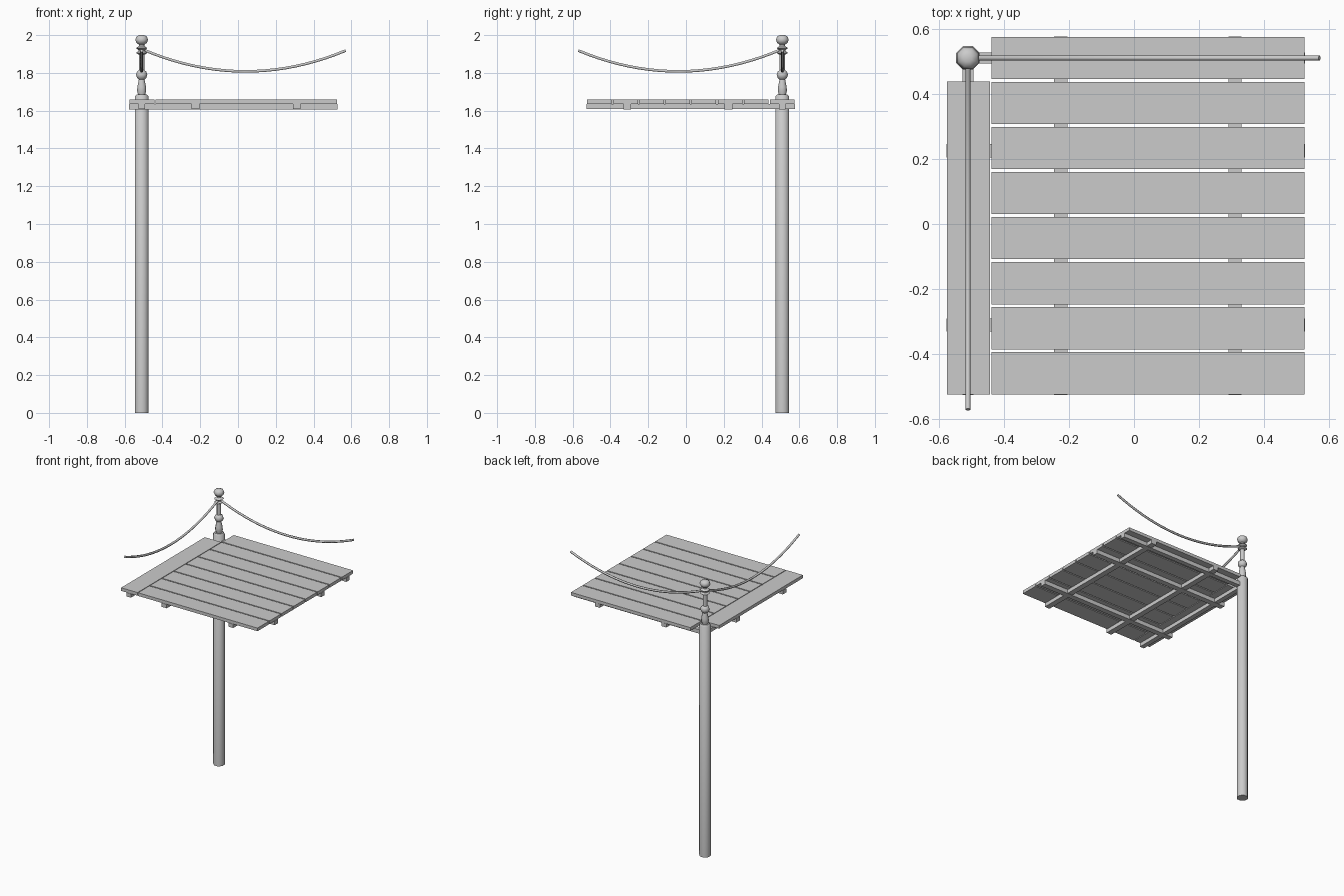
import bpy, bmesh, math
from mathutils import Vector

cube = bpy.data.objects.get("Cube")
if cube:
    bpy.data.objects.remove(cube, do_unlink=True)

grey = bpy.data.materials.new("plain_grey")
grey.use_nodes = True
grey.diffuse_color = (0.6, 0.6, 0.6, 1)
grey.node_tree.nodes["Principled BSDF"].inputs["Base Color"].default_value = (0.6, 0.6, 0.6, 1)


def finish(name, bm, smooth=None):
    bmesh.ops.recalc_face_normals(bm, faces=bm.faces)
    mesh = bpy.data.meshes.new(name)
    bm.to_mesh(mesh)
    bm.free()
    mesh.materials.append(grey)
    obj = bpy.data.objects.new(name, mesh)
    bpy.context.collection.objects.link(obj)
    if smooth:
        bpy.ops.object.select_all(action="DESELECT")
        obj.select_set(True)
        bpy.context.view_layer.objects.active = obj
        bpy.ops.object.shade_smooth_by_angle(angle=math.radians(smooth))
    return obj


def box(name, x, y, z):
    bm = bmesh.new()
    bmesh.ops.create_cube(bm, size=1)
    for v in bm.verts:
        v.co = Vector([r[0] if c < 0 else r[1] for c, r in zip(v.co, (x, y, z))])
    return finish(name, bm)


def loft(name, rings, smooth):
    # Skin a row of equal rings and cap both ends
    bm = bmesh.new()
    loops = [[bm.verts.new(p) for p in ring] for ring in rings]
    n = len(loops[0])
    for a, b in zip(loops, loops[1:]):
        for i in range(n):
            j = (i + 1) % n
            bm.faces.new((a[i], a[j], b[j], b[i]))
    bm.faces.new(loops[0])
    bm.faces.new(loops[-1])
    return finish(name, bm, smooth)


CORNER = 0.51
SIDES = 8


def turned(name, profile):
    # Octagonal turning around the corner post axis
    rings = []
    for r, z in profile:
        r /= math.cos(math.pi / SIDES)
        angles = [2 * math.pi * (i + 0.5) / SIDES for i in range(SIDES)]
        rings.append([(-CORNER + r * math.cos(a), CORNER + r * math.sin(a), z) for a in angles])
    return loft(name, rings, 50)


# Corner post with its turned top
turned("post", [(0.036, 0), (0.036, 1.675), (0.028, 1.685)])
turned("baluster", [(0.018, 1.68), (0.024, 1.705), (0.023, 1.725), (0.015, 1.765),
                    (0.024, 1.773), (0.03, 1.79), (0.024, 1.807), (0.014, 1.815),
                    (0.014, 1.9), (0.02, 1.9)])
turned("rope_collar", [(0.018, 1.898), (0.03, 1.906), (0.018, 1.915),
                       (0.018, 1.922), (0.03, 1.931), (0.016, 1.942)])
turned("finial", [(0.014, 1.938), (0.014, 1.95), (0.027, 1.958), (0.034, 1.975),
                  (0.027, 1.993), (0.012, 2.0)])

# Deck planks
PLANK_Z = (1.636, 1.659)
for i in range(8):
    top = 0.575 - i * 0.1383
    box(f"plank_{i + 1}", (-0.437, 0.523), (top - 0.13, top), PLANK_Z)
box("side_plank", (-0.574, -0.442), (-0.523, 0.438), PLANK_Z)

# Joists in both directions below the planks
for i, c in enumerate((-0.31, 0.225)):
    box(f"cross_joist_{i + 1}", (-0.576, 0.526), (c - 0.02, c + 0.02), (1.607, 1.636))
    box(f"long_joist_{i + 1}", (-c - 0.02, -c + 0.02), (-0.526, 0.576), (1.609, 1.636))
box("back_joist", (-CORNER, 0.526), (CORNER - 0.017, CORNER + 0.017), (1.607, 1.636))
box("side_joist", (-CORNER - 0.017, -CORNER + 0.017), (-0.526, CORNER), (1.609, 1.636))


def rope(name, along_x):
    # Six-sided rope hanging in a shallow sag
    rings, steps, r = [], 20, 0.008
    for i in range(steps + 1):
        t = -0.5 + 1.07 * i / steps
        u = (t - 0.04) / 0.53
        z = 1.808 + 0.11 * u * u
        tilt = math.atan(0.22 * u / 0.53)
        ring = []
        for k in range(6):
            a = math.pi * k / 3
            side, lift = r * math.cos(a), r * math.sin(a)
            s, h = t - lift * math.sin(tilt), z + lift * math.cos(tilt)
            ring.append((s, CORNER + side, h) if along_x else (-CORNER + side, -s, h))
        rings.append(ring)
    return loft(name, rings, 65)


rope("back_rope", True)
rope("side_rope", False)
